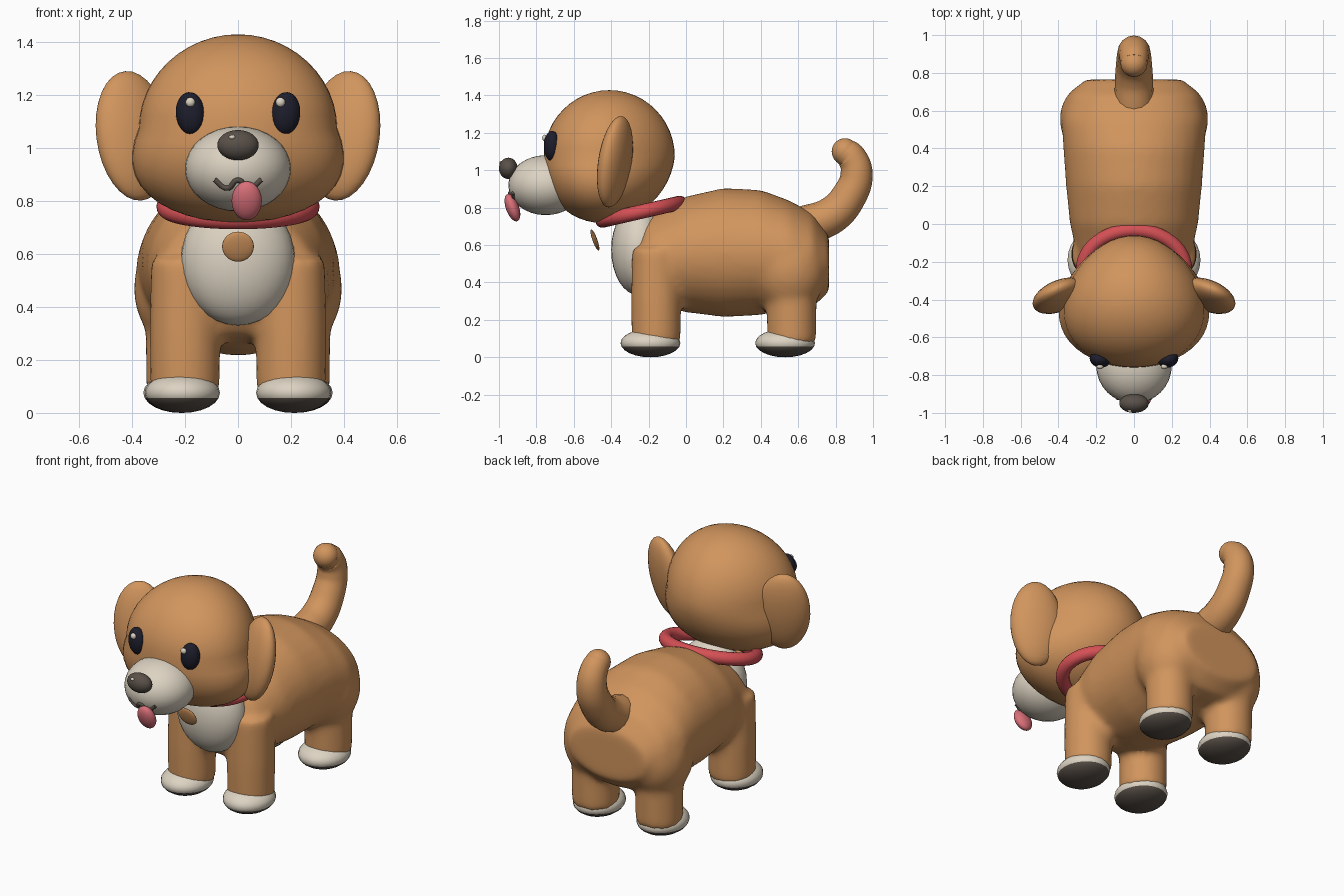
import bpy, bmesh
from math import sin, cos, pi, sqrt, radians
from mathutils import Vector

old = bpy.data.objects.get("Cube")
if old:
    bpy.data.objects.remove(old)


def material(name, r, g, b):
    m = bpy.data.materials.new(name)
    m.use_nodes = True
    m.diffuse_color = (r, g, b, 1)
    bsdf = m.node_tree.nodes["Principled BSDF"]
    bsdf.inputs["Base Color"].default_value = (r, g, b, 1)
    bsdf.inputs["Roughness"].default_value = 0.7
    return m


FUR = material("tan fur", 0.64, 0.30, 0.11)
CREAM = material("cream fur", 0.72, 0.65, 0.54)
DARK = material("dark brown", 0.10, 0.08, 0.065)
EYE = material("eye black", 0.013, 0.013, 0.026)
RED = material("collar red", 0.66, 0.08, 0.09)
PINK = material("tongue pink", 0.70, 0.16, 0.19)


def add_object(name, bm, *mats):
    bmesh.ops.recalc_face_normals(bm, faces=bm.faces[:])
    mesh = bpy.data.meshes.new(name)
    bm.to_mesh(mesh)
    bm.free()
    for m in mats:
        mesh.materials.append(m)
    mesh.shade_smooth()
    ob = bpy.data.objects.new(name, mesh)
    bpy.context.collection.objects.link(ob)
    return ob


def ball(name, centre, size, *mats, turn=(0, 0, 0), shape=None, segments=32, rule=None):
    """Ellipsoid, optionally reshaped per vertex and coloured per face."""
    bm = bmesh.new()
    bmesh.ops.create_uvsphere(bm, u_segments=segments, v_segments=segments // 2, radius=1)
    if rule:
        for f in bm.faces:
            f.material_index = rule(f.calc_center_median())
    for v in bm.verts:
        if shape:
            v.co = shape(v.co)
        v.co = v.co * Vector(size)
    ob = add_object(name, bm, *mats)
    ob.location = centre
    ob.rotation_euler = [radians(a) for a in turn]
    return ob


def tube(name, points, radii, thickness, mat):
    """Round tube through the points, turned into a mesh."""
    curve = bpy.data.curves.new(name, 'CURVE')
    curve.dimensions = '3D'
    curve.bevel_depth = thickness
    curve.bevel_resolution = 6
    curve.use_fill_caps = True
    spline = curve.splines.new('BEZIER')
    spline.bezier_points.add(len(points) - 1)
    for p, co, r in zip(spline.bezier_points, points, radii):
        p.co, p.radius = co, r
        p.handle_left_type = p.handle_right_type = 'AUTO'
    curve.materials.append(mat)
    ob = bpy.data.objects.new(name, curve)
    bpy.context.collection.objects.link(ob)
    bpy.ops.object.select_all(action='DESELECT')
    ob.select_set(True)
    bpy.context.view_layer.objects.active = ob
    bpy.ops.object.convert(target='MESH')
    return ob


def add_rings(bm, rings, point, sides=32):
    """Skin closed rings and cap both ends."""
    loops = [[bm.verts.new(point(r, 2 * pi * i / sides)) for i in range(sides)] for r in rings]
    for a, b in zip(loops, loops[1:]):
        for i in range(sides):
            j = (i + 1) % sides
            bm.faces.new((a[i], a[j], b[j], b[i]))
    bm.faces.new(loops[0][::-1])
    bm.faces.new(loops[-1])


# Body: trunk, haunches and legs fused into one soft skin
def trunk_point(ring, a):
    y, z, rx, rz = ring
    return rx * cos(a), y, z + rz * sin(a)


def leg_point(ring, a):
    x, y, z, r = ring
    return x + r * cos(a), y + r * sin(a), z


bm = bmesh.new()
add_rings(bm, [(-0.28, 0.52, 0.17, 0.13), (-0.21, 0.52, 0.29, 0.23),
               (0, 0.55, 0.34, 0.31), (0.2, 0.56, 0.36, 0.345),
               (0.4, 0.56, 0.375, 0.335), (0.55, 0.55, 0.385, 0.29),
               (0.68, 0.52, 0.35, 0.25), (0.765, 0.5, 0.26, 0.15)], trunk_point)
for s in (-1, 1):
    for x, y, top in ((0.2, -0.16, 0.58), (0.215, 0.565, 0.5)):
        add_rings(bm, [(s * x, y, 0.07, 0.132), (s * x, y, 0.3, 0.135),
                       (s * x, y, top, 0.13)], leg_point)
    haunch = bmesh.ops.create_uvsphere(bm, u_segments=24, v_segments=16, radius=1)
    for v in haunch["verts"]:
        v.co = v.co * Vector((0.18, 0.2, 0.23)) + Vector((s * 0.215, 0.555, 0.47))
body = add_object("body", bm, FUR)
remesh = body.modifiers.new("fuse", 'REMESH')
remesh.mode = 'VOXEL'
remesh.voxel_size = 0.02
remesh.use_smooth_shade = True
soften = body.modifiers.new("soften", 'SMOOTH')
soften.factor = 0.5
soften.iterations = 12

# Paws: cream above, dark pads below
for side, s in (("right", -1), ("left", 1)):
    for end, x, y in (("front", 0.21, -0.19), ("back", 0.215, 0.53)):
        ball(f"{end}_{side}_paw", (s * x, y, 0.076), (0.142, 0.16, 0.076), CREAM, DARK,
             segments=24, rule=lambda c: int(c.z < -0.2))

# Tail with a rounded tip
path = [(0, 0.62, 0.70), (0, 0.78, 0.76), (0, 0.87, 0.86),
        (0, 0.912, 0.98), (0, 0.885, 1.07), (0, 0.85, 1.1)]
tube("tail", path, [1.05, 1, 0.93, 0.86, 0.78, 0.72], 0.1, FUR)
ball("tail_tip", path[-1], (0.071, 0.071, 0.071), FUR)

# Chest patch
ball("chest_patch", (0, -0.25, 0.575), (0.215, 0.15, 0.245), CREAM)


# Head: full cheeks, narrower towards the back
def head_shape(p):
    low = max(0, -p.z)
    return Vector((p.x * (1 + 0.4 * low) * (1 - 0.15 * p.y), p.y - 0.1 * low, p.z))


ball("head", (0, -0.41, 1.073), (0.37, 0.35, 0.355), FUR, shape=head_shape, segments=48)

# Ears and eyes
for side, s in (("right", -1), ("left", 1)):
    ball(f"{side}_ear", (s * 0.395, -0.38, 1.045), (0.15, 0.072, 0.248), FUR,
         turn=(-10, s * 3, -s * 25))
    ball(f"{side}_eye", (s * 0.18, -0.717, 1.13), (0.055, 0.043, 0.08), EYE,
         turn=(0, s * 5, s * 12))
    ball(f"{side}_eye_glint", (s * 0.17 - 0.01, -0.755, 1.172), (0.018, 0.014, 0.018),
         CREAM, segments=16)

# Muzzle, nose, mouth and tongue
ball("muzzle", (0, -0.75, 0.92), (0.2, 0.2, 0.16), CREAM)
ball("nose", (0, -0.95, 1.01), (0.078, 0.05, 0.057), DARK)
ball("nose_glint", (-0.022, -0.988, 1.04), (0.012, 0.01, 0.009), CREAM, segments=16)
mouth = []
for x, z in ((-0.088, 0.88), (-0.04, 0.848), (0, 0.878), (0.04, 0.848), (0.088, 0.88)):
    depth = sqrt(1 - (x / 0.2) ** 2 - ((z - 0.92) / 0.16) ** 2)
    mouth.append((x, -0.75 - 0.2 * depth, z))
tube("mouth", mouth, [1] * len(mouth), 0.01, DARK)
ball("tongue", (0.033, -0.928, 0.80), (0.057, 0.035, 0.077), PINK, turn=(20, 0, 0))

# Collar: an oval ring, higher at the back
bm = bmesh.new()
around, across = 48, 16
grid = [[bm.verts.new(((0.27 + 0.038 * cos(b)) * cos(a), (0.212 + 0.038 * cos(b)) * sin(a),
                       0.038 * sin(b)))
         for b in [2 * pi * j / across for j in range(across)]]
        for a in [2 * pi * i / around for i in range(around)]]
for i in range(around):
    for j in range(across):
        k, m = (i + 1) % around, (j + 1) % across
        bm.faces.new((grid[i][j], grid[k][j], grid[k][m], grid[i][m]))
collar = add_object("collar", bm, RED)
collar.location = (0, -0.24, 0.778)
collar.rotation_euler.x = radians(13)

# Round tag hanging at the front
ball("collar_tag", (0, -0.487, 0.627), (0.06, 0.013, 0.06), FUR, turn=(20, 0, 0))
